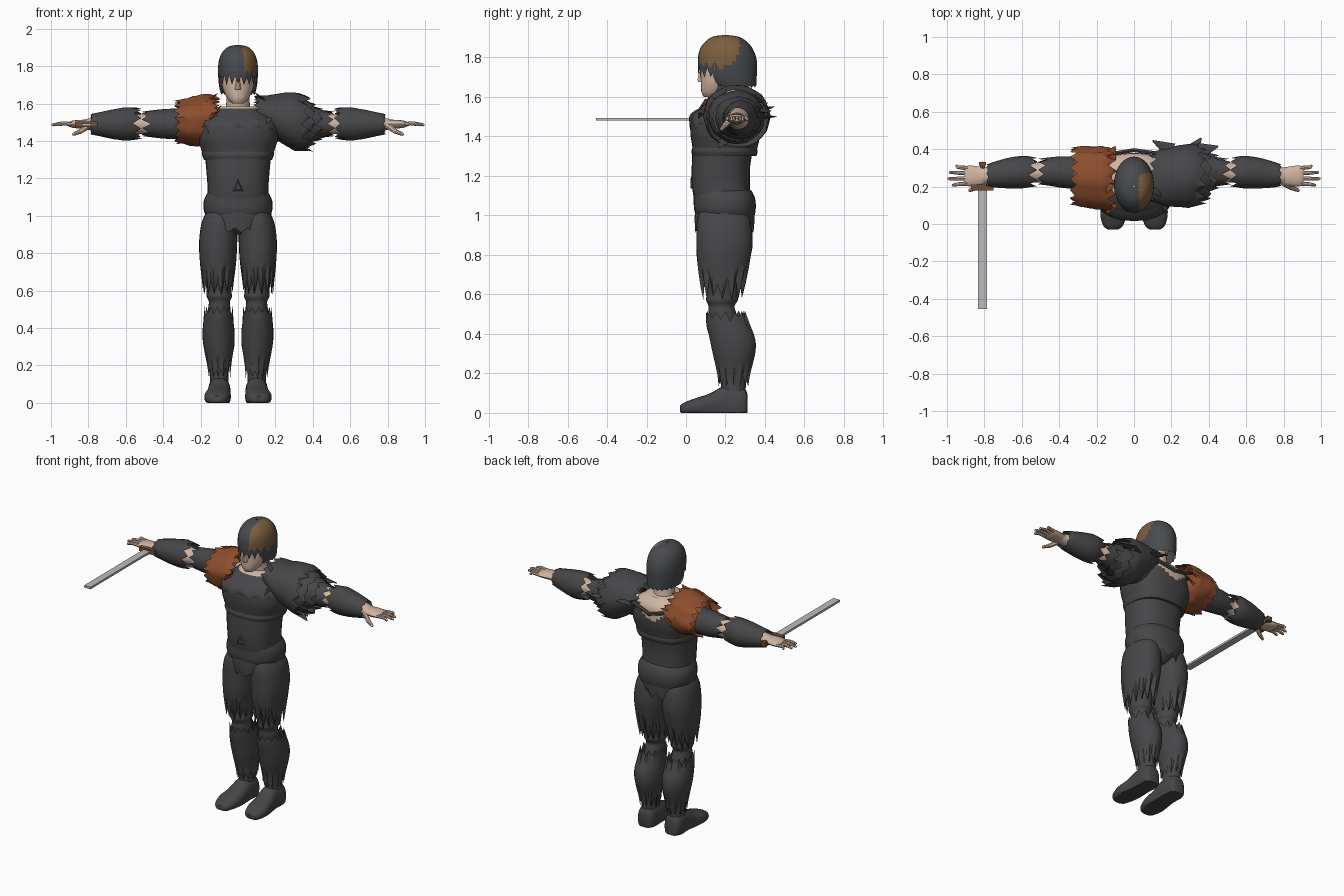
import bpy, bmesh, math, random
from mathutils import Vector

random.seed(7)
if "Cube" in bpy.data.objects:
    bpy.data.objects.remove(bpy.data.objects["Cube"])


def material(name, r, g, b):
    m = bpy.data.materials.new(name)
    m.diffuse_color = (r, g, b, 1)
    m.use_nodes = True
    m.node_tree.nodes["Principled BSDF"].inputs["Base Color"].default_value = (r, g, b, 1)
    return m


SUIT = material("charcoal suit", .062, .062, .066)
HAIR = material("dark hair", .066, .069, .075)
BROWN = material("brown hair patch", .2, .115, .05)
RUST = material("rust cloth", .27, .075, .026)
SKIN = material("skin", .63, .46, .36)
STEEL = material("blade steel", .5, .5, .52)
GRIP = material("grip brown", .17, .08, .035)


def finish(name, bm, mats, angle=40):
    bmesh.ops.recalc_face_normals(bm, faces=bm.faces)
    me = bpy.data.meshes.new(name)
    bm.to_mesh(me)
    bm.free()
    for m in mats:
        me.materials.append(m)
    ob = bpy.data.objects.new(name, me)
    bpy.context.collection.objects.link(ob)
    bpy.ops.object.select_all(action='DESELECT')
    ob.select_set(True)
    bpy.context.view_layer.objects.active = ob
    bpy.ops.object.shade_smooth_by_angle(angle=math.radians(angle))
    return ob


def smooth_rings(rings, steps):
    """Catmull-Rom interpolation between key cross-sections."""
    R = [Vector(r) for r in rings]
    out = []
    for i in range(len(R) - 1):
        p0, p1, p2, p3 = R[max(i - 1, 0)], R[i], R[i + 1], R[min(i + 2, len(R) - 1)]
        for k in range(steps):
            u = k / steps
            out.append(.5 * (2 * p1 + (p2 - p0) * u + (2 * p0 - 5 * p1 + 4 * p2 - p3) * u * u
                             + (3 * p1 - p0 - 3 * p2 + p3) * u ** 3))
    return out + [R[-1]]


def tube(name, axis, rings, mats, seg=24, side=1, jag=(0, 0), power=2.0, wrinkle=0,
         cap=False, rule=None, steps=4, floor=None):
    """Loft ellipses (t, centre a, centre b, radius a, radius b) along an axis.
    jag gives torn hems at the start and end; rule picks a slot, or None to cut the face."""
    bm = bmesh.new()
    t0, t1 = rings[0][0], rings[-1][0]
    torn = [[j * random.uniform(.6, 1.1) if i % 2 else j * random.uniform(0, .2)
             for i in range(seg)] for j in jag]
    folds = [1 + wrinkle * random.uniform(-1, 1) for i in range(seg)]
    grid = []
    for t, ca, cb, ra, rb in smooth_rings(rings, steps):
        row = []
        for i in range(seg):
            g = 2 * math.pi * i / seg
            c, s = math.cos(g), math.sin(g)
            f = folds[i] * (1 + wrinkle * random.uniform(-.4, .4))
            a = ca + ra * f * math.copysign(abs(c) ** (2 / power), c)
            b = cb + rb * f * math.copysign(abs(s) ** (2 / power), s)
            tt = t
            for end, sign, k in ((t0, 1, 0), (t1, -1, 1)):
                if jag[k]:
                    tt += sign * torn[k][i] * max(0, 1 - abs(t - end) / (2.5 * jag[k]))
            co = {'x': (tt, a, b), 'y': (a, tt, b), 'z': (a, b, tt)}[axis]
            z = co[2] if floor is None else max(floor, co[2])
            row.append(bm.verts.new((co[0] * side, co[1], z)))
        grid.append(row)
    for r0, r1 in zip(grid, grid[1:]):
        for i in range(seg):
            j = (i + 1) % seg
            bm.faces.new((r0[i], r0[j], r1[j], r1[i]))
    if cap:
        bm.faces.new(grid[0])
        bm.faces.new(grid[-1])
    if rule:
        cut = []
        for f in bm.faces:
            slot = rule(f.calc_center_median())
            if slot is None:
                cut.append(f)
            else:
                f.material_index = slot
        bmesh.ops.delete(bm, geom=cut, context='FACES')
    return finish(name, bm, mats)


def rod(name, points, r0, r1, mat, seg=8):
    """Tapered segments through points with a ball at each joint."""
    bm = bmesh.new()
    pts = [Vector(p) for p in points]
    n = len(pts) - 1
    for i, p in enumerate(pts):
        r = r0 + (r1 - r0) * i / n
        ball = bmesh.ops.create_uvsphere(bm, u_segments=seg, v_segments=6, radius=r)
        bmesh.ops.translate(bm, vec=p, verts=ball["verts"])
        if i < n:
            d = pts[i + 1] - p
            c = bmesh.ops.create_cone(bm, segments=seg, radius1=r, radius2=r + (r1 - r0) / n,
                                      depth=d.length)
            bmesh.ops.rotate(bm, matrix=d.to_track_quat('Z', 'Y').to_matrix(), verts=c["verts"])
            bmesh.ops.translate(bm, vec=(p + pts[i + 1]) / 2, verts=c["verts"])
    return finish(name, bm, [mat])


def box(name, centre, size, mat):
    bm = bmesh.new()
    bmesh.ops.create_cube(bm, size=1)
    for v in bm.verts:
        v.co = Vector(a * b for a, b in zip(v.co, size)) + Vector(centre)
    return finish(name, bm, [mat])


def shard(name, base, tip, width, mat):
    """Flat pointed scrap."""
    bm = bmesh.new()
    d = Vector(tip) - Vector(base)
    bmesh.ops.create_cone(bm, cap_ends=True, segments=4, radius1=width, radius2=.004, depth=d.length)
    bmesh.ops.scale(bm, vec=(1, .3, 1), verts=bm.verts)
    bmesh.ops.rotate(bm, matrix=d.to_track_quat('Z', 'Y').to_matrix(), verts=bm.verts)
    bmesh.ops.translate(bm, vec=(Vector(base) + Vector(tip)) / 2, verts=bm.verts)
    return finish(name, bm, [mat])


# Head, neck and hair
tube("face", 'z', [(1.6, 0, .125, .03, .035), (1.625, 0, .14, .055, .062), (1.68, 0, .165, .08, .09),
                   (1.75, 0, .19, .088, .115), (1.83, 0, .2, .08, .11)], [SKIN], cap=True)
tube("nose", 'z', [(1.675, 0, .08, .016, .016), (1.69, 0, .078, .015, .02), (1.75, 0, .085, .008, .012)],
     [SKIN], seg=10, cap=True)
tube("neck", 'z', [(1.5, 0, .24, .09, .08), (1.58, 0, .23, .065, .065), (1.7, 0, .21, .06, .065)], [SKIN])


def hair_colour(c):
    if c.y < .14 and c.z < 1.77:
        return None
    return int(c.x > .025 and (c - Vector((.06, .16, 1.85))).length < .115)


tube("hair", 'z', [(1.645, 0, .24, .09, .115), (1.7, 0, .22, .102, .138), (1.78, 0, .21, .107, .149),
                   (1.84, 0, .205, .1, .135), (1.88, 0, .203, .08, .105), (1.905, 0, .2, .05, .065),
                   (1.914, 0, .2, .005, .005)], [HAIR, BROWN], seg=40, jag=(.015, 0), rule=hair_colour)
tube("fringe", 'z', [(1.695, 0, .212, .103, .147), (1.74, 0, .21, .107, .15), (1.79, 0, .21, .106, .149)],
     [HAIR, BROWN], seg=40, jag=(.06, 0),
     rule=lambda c: None if c.y > .17 else int(c.x > .03 and c.z > 1.765))

# Torso
tube("abdomen", 'z', [(1.03, 0, .19, .165, .14), (1.15, 0, .177, .163, .147), (1.25, 0, .177, .17, .148),
                      (1.36, 0, .19, .18, .155)], [SUIT], seg=32, power=2.4)
chest = [(1.3, 0, .195, .176, .155), (1.36, 0, .198, .198, .168), (1.42, 0, .2, .215, .178),
         (1.48, 0, .203, .208, .176), (1.54, 0, .22, .17, .15), (1.585, 0, .225, .1, .1)]
tube("chest", 'z', chest, [SUIT, SKIN], seg=48, power=2.4, cap=True, steps=6,
     rule=lambda c: int(c.z > 1.572 or (c.y > .27 and c.z > 1.44 + .7 * abs(c.x + .01))))
tube("torn_bib", 'z', [(z, x, y, a + .006, b + .006) for z, x, y, a, b in
                       [(1.43, 0, .2, .214, .178)] + chest[3:5]],
     [SUIT], seg=28, power=2.4, jag=(.05, .01), rule=lambda c: None if c.y > .2 else 0)
tube("chest_rim", 'z', [(1.3, 0, .195, .182, .161), (1.325, 0, .195, .192, .168), (1.35, 0, .195, .19, .16)],
     [SUIT], seg=32, power=2.4)
tube("belt", 'z', [(.99, 0, .2, .168, .145), (1.03, 0, .197, .183, .156), (1.08, 0, .195, .183, .156),
                   (1.12, 0, .187, .165, .148), (1.13, 0, .185, .155, .14)], [SUIT], seg=32, power=2.3)
tube("pelvis", 'z', [(.9, 0, .2, .05, .08), (.95, 0, .2, .12, .13), (1.03, 0, .2, .17, .147)],
     [SUIT], cap=True)
tube("torn_waist", 'z', [(.9, 0, .195, .15, .15), (.97, 0, .195, .175, .152), (1.04, 0, .195, .178, .15)],
     [SUIT], seg=26, jag=(.06, 0))
bm = bmesh.new()
bmesh.ops.create_cone(bm, cap_ends=True, segments=3, radius1=.05, radius2=.03, depth=.009)
for v in bm.verts:
    v.co = Vector((v.co.x * .65, .027 - v.co.z, 1.155 + v.co.y))
finish("belly_emblem_plate", bm, [SUIT])

for s, tag in ((1, "left_"), (-1, "right_")):
    # Legs
    tube(tag + "thigh", 'z', [(.57, .108, .185, .078, .1), (.65, .108, .187, .086, .118),
                              (.75, .107, .19, .097, .134), (.86, .106, .195, .102, .143),
                              (.96, .1, .192, .095, .137), (1.02, .09, .19, .08, .12)],
         [SUIT], seg=28, side=s, jag=(.11, 0), power=2.2, steps=6)
    tube(tag + "knee", 'z', [(.42, .1, .2, .06, .07), (.5, .1, .185, .06, .07), (.54, .1, .18, .056, .066),
                             (.57, .1, .182, .068, .08), (.61, .103, .184, .066, .082),
                             (.72, .105, .187, .08, .11)], [SUIT], side=s)
    tube(tag + "shin", 'z', [(.13, .098, .24, .058, .075), (.2, .1, .242, .066, .085),
                             (.3, .102, .243, .082, .108), (.37, .104, .236, .086, .116),
                             (.45, .104, .215, .08, .11), (.52, .102, .2, .076, .1)],
         [SUIT], seg=26, side=s, jag=(.07, .05), steps=5)
    tube(tag + "ankle", 'z', [(.07, .1, .24, .05, .06), (.16, .1, .24, .05, .065), (.26, .1, .24, .06, .08)],
         [SUIT], side=s)
    tube(tag + "boot", 'y', [(-.03, .112, .02, .025, .016), (-.01, .112, .022, .052, .03),
                             (.05, .11, .03, .07, .045), (.12, .104, .036, .066, .062),
                             (.19, .1, .05, .06, .085), (.26, .1, .05, .06, .088),
                             (.3, .1, .045, .05, .075), (.312, .1, .04, .03, .05)],
         [SUIT], side=s, cap=True, power=2.4, floor=0)

    # Arms
    tube(tag + "arm_skin", 'x', [(.15, .27, 1.49, .06, .06), (.45, .28, 1.49, .06, .06),
                                 (.53, .275, 1.49, .052, .052), (.62, .275, 1.49, .06, .06),
                                 (.81, .257, 1.49, .042, .028)], [SKIN], side=s)
    tube(tag + "upper_sleeve", 'x', [(.16, .25, 1.48, .09, .09), (.28, .27, 1.49, .088, .085),
                                     (.4, .278, 1.492, .083, .08), (.52, .278, 1.492, .07, .066)],
         [SUIT], seg=18, side=s, jag=(0, .05))
    tube(tag + "forearm_guard", 'x', [(.51, .275, 1.495, .078, .082), (.58, .277, 1.492, .087, .09),
                                      (.66, .273, 1.49, .083, .082), (.74, .265, 1.49, .07, .065),
                                      (.79, .26, 1.49, .058, .055)], [SUIT], seg=18, side=s, jag=(.05, .012))
    tube(tag + "palm", 'x', [(.77, .257, 1.49, .04, .025), (.83, .255, 1.49, .052, .024),
                             (.88, .257, 1.49, .056, .02), (.905, .258, 1.49, .048, .012)],
         [SKIN], seg=16, side=s, cap=True)
    for i, tip in enumerate((.975, .998, .99, .955)):
        y0, y1 = .217 + .027 * i, .208 + .034 * i
        rod(tag + "finger_%d" % (i + 1), [(s * .885, y0, 1.49), (s * .94, (y0 + y1) / 2, 1.495),
                                          (s * (tip - .008), y1, 1.487)], .012, .008, SKIN)
    rod(tag + "thumb", [(s * .8, .22, 1.482), (s * .84, .195, 1.453), (s * .878, .18, 1.437)],
        .018, .009, SKIN)

# Rust cloth on the right shoulder
tube("shoulder_cloth", 'x', [(.09, .235, 1.545, .155, .08), (.15, .24, 1.52, .168, .125),
                             (.22, .245, 1.507, .165, .132), (.29, .25, 1.505, .16, .115),
                             (.345, .255, 1.5, .15, .11)],
     [RUST], seg=30, side=-1, jag=(.05, .04), wrinkle=.05)
tube("shoulder_cloth_lining", 'x', [(.2, .25, 1.505, .15, .115), (.27, .258, 1.5, .14, .105),
                                    (.32, .268, 1.495, .09, .085)], [RUST], side=-1, wrinkle=.03)
for i, (base, tip) in enumerate((((-.15, .09, 1.52), (-.09, .1, 1.59)), ((-.16, .1, 1.45), (-.15, .1, 1.37)),
                                 ((-.13, .36, 1.55), (-.1, .415, 1.57)), ((-.15, .2, 1.62), (-.11, .2, 1.655)))):
    shard("cloth_scrap_%d" % (i + 1), base, tip, .04, RUST)

# Layered torn guard on the left shoulder
tube("shoulder_guard", 'x', [(.08, .25, 1.575, .13, .07), (.16, .25, 1.545, .15, .1),
                             (.24, .255, 1.52, .163, .138), (.32, .258, 1.503, .168, .157),
                             (.39, .26, 1.49, .155, .145)], [SUIT], seg=26, jag=(.04, .05), wrinkle=.02)
tube("shoulder_guard_middle", 'x', [(.28, .258, 1.5, .145, .135), (.36, .26, 1.492, .138, .13),
                                    (.42, .262, 1.49, .122, .11)], [SUIT], seg=20, jag=(0, .04), wrinkle=.03)
tube("shoulder_guard_inner", 'x', [(.3, .265, 1.495, .12, .115), (.39, .27, 1.492, .108, .1),
                                   (.46, .275, 1.49, .09, .085)], [SUIT], seg=18, jag=(0, .04), wrinkle=.03)
for i, (base, tip) in enumerate((((.3, .38, 1.5), (.36, .46, 1.5)), ((.3, .2, 1.38), (.4, .17, 1.345)),
                                 ((.2, .39, 1.54), (.1, .445, 1.55)), ((.16, .18, 1.6), (.09, .17, 1.66)),
                                 ((.35, .39, 1.53), (.45, .415, 1.52)), ((.16, .1, 1.52), (.11, .07, 1.45)))):
    shard("guard_scrap_%d" % (i + 1), base, tip, .045, SUIT)
rod("back_strap", [(.14, .375, 1.54), (0, .395, 1.5), (-.12, .375, 1.53)], .012, .012, SUIT, 6)

# Sword in the right hand
box("sword_blade", (-.81, -.133, 1.487), (.048, .645, .014), STEEL)
box("sword_guard", (-.81, .195, 1.49), (.115, .03, .03), GRIP)
rod("sword_grip", [(-.81, .2, 1.489), (-.81, .32, 1.489)], .014, .014, GRIP)
box("sword_pommel", (-.81, .322, 1.489), (.035, .02, .03), GRIP)
